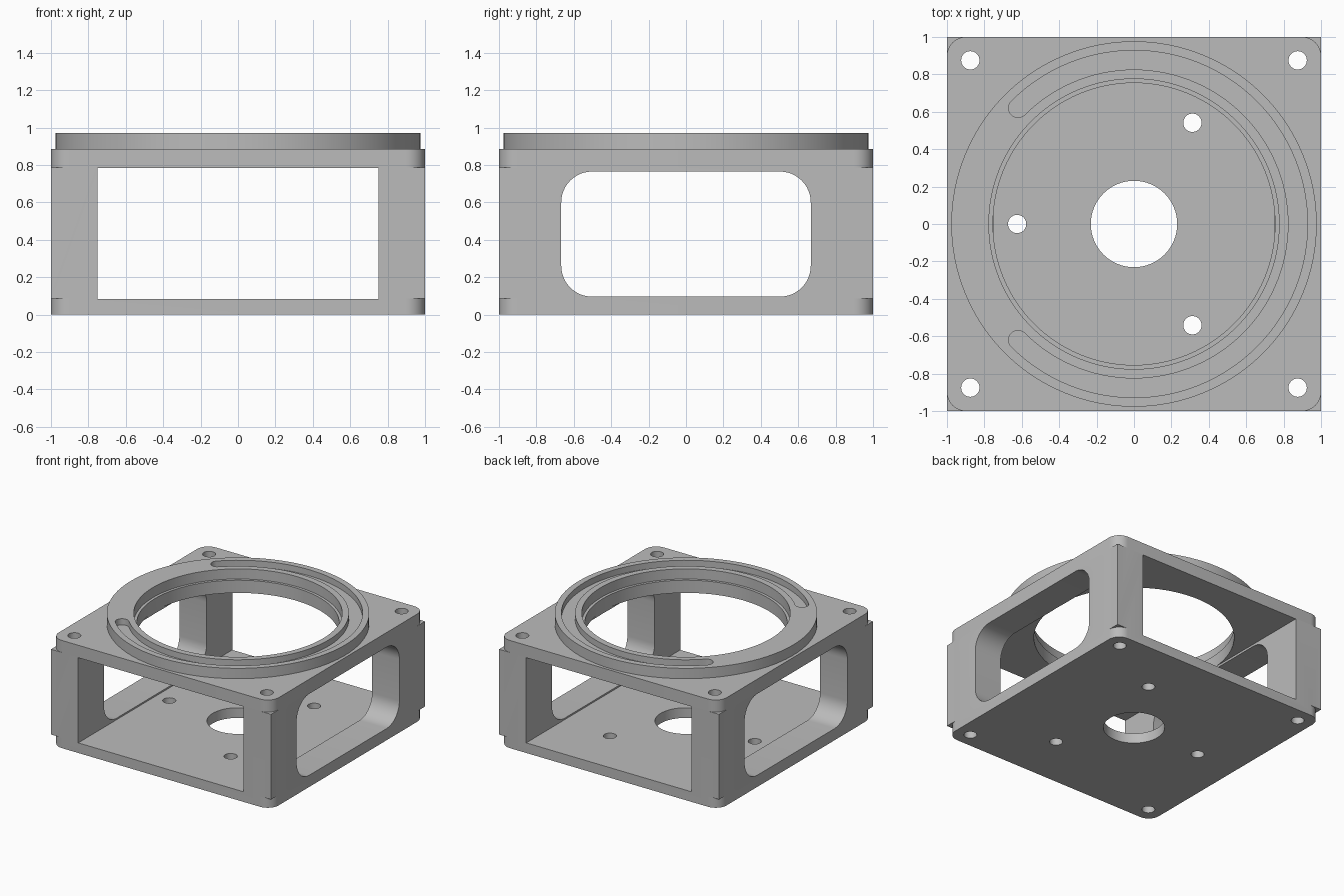
import bpy, bmesh, math

if "Cube" in bpy.data.objects:
    bpy.data.objects.remove(bpy.data.objects["Cube"], do_unlink=True)

grey = bpy.data.materials.new("machined grey")
grey.use_nodes = True
grey.diffuse_color = (0.5, 0.5, 0.5, 1)
grey.node_tree.nodes["Principled BSDF"].inputs["Base Color"].default_value = (0.5, 0.5, 0.5, 1)


def prism(name, outline, start, end, axis="z"):
    """Extrude a flat outline along z, or along x (outline then gives y, z)."""
    def place(a, b, d):
        return (a, b, d) if axis == "z" else (d, a, b)
    bm = bmesh.new()
    low = [bm.verts.new(place(a, b, start)) for a, b in outline]
    high = [bm.verts.new(place(a, b, end)) for a, b in outline]
    bm.faces.new(low[::-1])
    bm.faces.new(high)
    for i in range(len(low)):
        j = (i + 1) % len(low)
        bm.faces.new((low[i], low[j], high[j], high[i]))
    bmesh.ops.recalc_face_normals(bm, faces=bm.faces)
    mesh = bpy.data.meshes.new(name)
    bm.to_mesh(mesh)
    bm.free()
    mesh.materials.append(grey)
    obj = bpy.data.objects.new(name, mesh)
    bpy.context.collection.objects.link(obj)
    return obj


def arc(cx, cy, r, a0, a1, steps):
    return [(cx + r * math.cos(math.radians(a0 + (a1 - a0) * i / steps)),
             cy + r * math.sin(math.radians(a0 + (a1 - a0) * i / steps)))
            for i in range(steps + 1)]


def circle(cx, cy, r, n):
    return arc(cx, cy, r, 0, 360, n)[:-1]


def rectangle(x, y0, y1):
    return [(-x, y0), (x, y0), (x, y1), (-x, y1)]


def combine(body, tool, operation="DIFFERENCE"):
    tool.hide_render = True
    mod = body.modifiers.new(tool.name, "BOOLEAN")
    mod.operation, mod.solver, mod.object = operation, "EXACT", tool
    bpy.context.view_layer.objects.active = body
    bpy.ops.object.modifier_apply(modifier=mod.name)
    bpy.data.objects.remove(tool, do_unlink=True)


TOP, RIM, FLOOR, CEILING = 0.885, 0.97, 0.083, 0.783

# Square block with the round boss on top
housing = prism("housing", rectangle(1, -1, 1), 0, TOP)
combine(housing, prism("boss", circle(0, 0, 0.977, 128), 0.82, RIM), "UNION")

# Open channel from front to back
combine(housing, prism("channel", rectangle(0.752, -1.2, 1.2), FLOOR, CEILING))

# Rounded windows in both side walls
y, z0, z1, r = 0.667, 0.096, 0.765, 0.165
window = (arc(y - r, z1 - r, r, 0, 90, 12) + arc(r - y, z1 - r, r, 90, 180, 12)
          + arc(r - y, z0 + r, r, 180, 270, 12) + arc(y - r, z0 + r, r, 270, 360, 12))
combine(housing, prism("side_windows", window, -1.2, 1.2, "x"))

# Stepped bore through the top
combine(housing, prism("bore", circle(0, 0, 0.754, 128), 0.6, 1.2))
combine(housing, prism("bore_step", circle(0, 0, 0.776, 128), TOP + 0.002, 1.2))

# Shallow curved slot with round ends in the boss
inner, outer = 0.826, 0.928
middle, cap = (inner + outer) / 2, (outer - inner) / 2
s = middle * math.sqrt(0.5)
slot = (arc(0, 0, outer, -135, 135, 90) + arc(-s, s, cap, 135, 315, 10)[1:-1]
        + arc(0, 0, inner, 135, -135, 90) + arc(-s, -s, cap, 45, 225, 10)[1:-1])
combine(housing, prism("slot", slot, RIM - 0.05, 1.2))

# Rounded plate corners and corner bolt holes
for sx in (-1, 1):
    for sy in (-1, 1):
        corner = arc(0.9, 0.9, 0.1, 0, 90, 10)
        corner = [(1.1, 0.9)] + corner + [(0.9, 1.1), (1.1, 1.1)]
        corner = [(sx * a, sy * b) for a, b in corner]
        combine(housing, prism("lower_corner", corner, -0.1, FLOOR + 0.003))
        combine(housing, prism("upper_corner", corner, CEILING + 0.003, 1.2))
        hole = circle(sx * 0.875, sy * 0.875, 0.049, 32)
        combine(housing, prism("bolt_hole", hole, -0.2, 1.2))

# Centre hole and three mounting holes in the floor
combine(housing, prism("centre_hole", circle(0, 0, 0.231, 64), -0.2, 0.4))
for angle in (60, 180, 300):
    x, y = arc(0, 0, 0.625, angle, angle, 1)[0]
    combine(housing, prism("mounting_hole", circle(x, y, 0.049, 32), -0.2, 0.4))

bpy.ops.object.select_all(action="DESELECT")
housing.select_set(True)
bpy.context.view_layer.objects.active = housing
bpy.ops.object.shade_smooth_by_angle(angle=math.radians(30))
